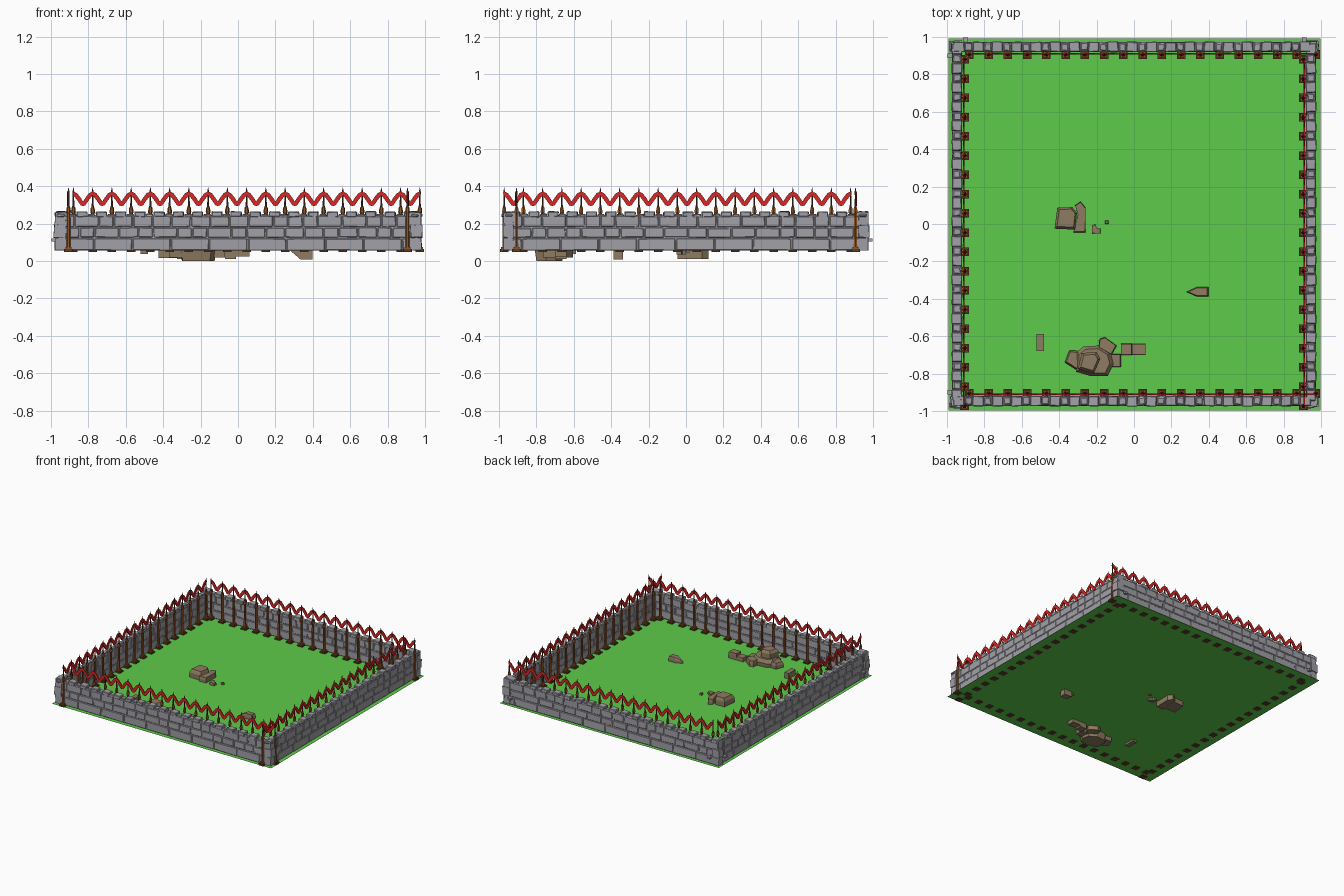
import bpy, bmesh, math, random
from mathutils import Vector

if "Cube" in bpy.data.objects:
    bpy.data.objects.remove(bpy.data.objects["Cube"])
random.seed(7)

def mat(name, c):
    m = bpy.data.materials.new(name)
    m.diffuse_color = (*c, 1)
    m.use_nodes = True
    m.node_tree.nodes["Principled BSDF"].inputs["Base Color"].default_value = m.diffuse_color
    return m

GREEN = mat("grass green", (0.11, 0.60, 0.07))
GREY = mat("stone grey", (0.36, 0.355, 0.39))
WOOD = mat("wood brown", (0.29, 0.09, 0.018))
DARK = mat("dark brown", (0.11, 0.045, 0.025))
RED = mat("cloth red", (0.68, 0.02, 0.018))
ROCK = mat("rock brown", (0.27, 0.20, 0.12))

SIDES = {"front": lambda t, d: (t, -d), "back": lambda t, d: (t, d),
         "left": lambda t, d: (-d, -t), "right": lambda t, d: (d, -t)}

def finish(name, bm, m):
    bmesh.ops.recalc_face_normals(bm, faces=bm.faces)
    me = bpy.data.meshes.new(name)
    bm.to_mesh(me)
    bm.free()
    me.materials.append(m)
    ob = bpy.data.objects.new(name, me)
    bpy.context.collection.objects.link(ob)
    return ob

def loft(bm, rings):
    """Closed solid through a list of equal-length point rings."""
    vs = [[bm.verts.new(p) for p in r] for r in rings]
    n = len(vs[0])
    for a, b in zip(vs, vs[1:]):
        for i in range(n):
            bm.faces.new((a[i], a[(i + 1) % n], b[(i + 1) % n], b[i]))
    bm.faces.new(vs[0][::-1])
    bm.faces.new(vs[-1])

def block(bm, place, t0, t1, d0, d1, z0, z1, j=0.0):
    """Box in side coordinates, with optional corner jitter."""
    def r():
        return random.uniform(-j, j)
    rings = []
    for z in (z0, z1):
        ring = []
        for t, d in ((t0, d0), (t1, d0), (t1, d1), (t0, d1)):
            x, y = place(t + r(), d + r())
            ring.append((x, y, z + r()))
        rings.append(ring)
    loft(bm, rings)

# Grass field
bm = bmesh.new()
bmesh.ops.create_grid(bm, x_segments=1, y_segments=1, size=0.995)
g = finish("grass_field", bm, GREEN)
g.location = (0.003, -0.003, 0.054)

POSTS = [-0.88 + 0.1029 * i for i in range(19)]
FENCE = 0.906
PROFILE = [(0.013, 0.06), (0.010, 0.10), (0.009, 0.25), (0.013, 0.262), (0.010, 0.285)]
SPIKE = [(0.008, 0.285), (0.005, 0.30), (0.004, 0.35), (0.006, 0.365), (0.001, 0.392)]
CLOTH = [(0, .372, .352), (.2, .362, .325), (.38, .338, .298), (.5, .318, .294),
         (.62, .338, .298), (.8, .362, .325), (1, .372, .352)]

for side, place in SIDES.items():
    # Stone wall: flat core with slightly uneven stones in three courses
    bm = bmesh.new()
    block(bm, place, -0.965, 0.965, 0.924, 0.968, 0.055, 0.243)
    for c, (z0, z1) in enumerate(((0.057, 0.121), (0.125, 0.178), (0.182, 0.241))):
        t = -0.975
        while t < 0.97:
            w = random.choice((0.08, 0.103, 0.13)) if c else 0.206
            e = min(t + w, 0.975)
            if 0.975 - e < 0.04:
                e = 0.975
            block(bm, place, t, e - 0.004, 0.920, 0.972, z0, z1, 0.002)
            t = e
    # Top stones: alternating wide capping blocks and low narrow ones
    for i in range(19):
        t = -0.965 + 0.1029 * i
        block(bm, place, t, t + 0.058, 0.920, 0.974, 0.235, 0.264, 0.003)
        block(bm, place, t + 0.062, t + 0.099, 0.926, 0.966, 0.235, 0.251, 0.003)
    wall = finish("stone_wall_" + side, bm, GREY)
    bev = wall.modifiers.new("worn edges", 'BEVEL')
    bev.width = 0.004
    bev.segments = 1

    # Fence posts, spikes and foot blocks
    wood, spike, foot = bmesh.new(), bmesh.new(), bmesh.new()
    for t in POSTS:
        x, y = place(t, FENCE)
        for b, prof in ((wood, PROFILE), (spike, SPIKE)):
            loft(b, [[(x + r * math.cos(a * math.tau / 6), y + r * math.sin(a * math.tau / 6), z)
                      for a in range(6)] for r, z in prof])
        block(foot, place, t - .023, t + .023, FENCE - .025, FENCE + .023, 0.049, 0.064)
        block(wood, place, t - .016, t + .016, FENCE - .016, FENCE + .016, 0.064, 0.074)
    finish("fence_posts_" + side, wood, WOOD)
    finish("post_spikes_" + side, spike, DARK)
    finish("post_feet_" + side, foot, DARK)

    # Red bunting sagging between neighbouring posts
    bm = bmesh.new()
    for a, b in zip(POSTS, POSTS[1:]):
        rings = []
        for f, top, bot in CLOTH:
            ring = []
            for d, z in ((-.004, bot), (.004, bot), (.004, top), (-.004, top)):
                x, y = place(a + (b - a) * f, FENCE + 0.004 + d)
                ring.append((x, y, z))
            rings.append(ring)
        loft(bm, rings)
    finish("bunting_" + side, bm, RED)

# Corner stones
bm = bmesh.new()
for sx in (-1, 1):
    for sy in (-1, 1):
        put = lambda t, d: (sx * t, sy * d)
        for k in range(3):
            z = 0.058 + 0.068 * k
            o = 0.006 if k == 1 else 0
            block(bm, put, 0.922, 0.978 + o, 0.922, 0.974 + o, z, z + 0.066, 0.003)
for x, y in ((-0.985, 0.9), (-0.985, -0.9), (-0.9, 0.985), (0.91, 0.985)):
    block(bm, lambda t, d: (x + t, y + d), -.013, .013, -.012, .012, 0.105, 0.12)
finish("corner_stones", bm, GREY)

def rock(name, pts, z0, z1, s=0.85, low=1.0):
    """Tapered faceted boulder on a polygon outline."""
    cx = sum(p[0] for p in pts) / len(pts)
    cy = sum(p[1] for p in pts) / len(pts)
    bm = bmesh.new()
    loft(bm, [[(cx + (x - cx) * k, cy + (y - cy) * k, z) for x, y in pts]
              for k, z in ((low, z0), (1, z0 + (z1 - z0) * 0.75), (s, z1))])
    return finish(name, bm, ROCK)

def rect(x0, x1, y0, y1):
    return [(x0, y0), (x1, y0), (x1, y1), (x0, y1)]

# Middle rock group
rock("slab_rock", [(-.425, -.025), (-.315, -.03), (-.305, .06), (-.33, .09), (-.41, .088)], 0.015, 0.12, 0.8)
rock("long_rock", [(-.325, -.045), (-.26, -.045), (-.258, .085), (-.285, .12), (-.315, .10), (-.30, .05)], 0.012, 0.095, 0.95)
rock("small_rock", [(-.225, -.05), (-.18, -.052), (-.18, -.025), (-.20, -.02), (-.205, -.003), (-.225, -.005)], 0.035, 0.075, 0.95)
rock("pebble", rect(-.155, -.137, 0, .018), 0.045, 0.07)
# Wedge rock with a raised tip
w = rock("wedge_rock", [(.28, -.363), (.335, -.387), (.398, -.387), (.398, -.338), (.335, -.338)], 0.008, 0.095, 0.85)
for v in w.data.vertices:
    if v.co.x < 0.31:
        v.co.z = max(v.co.z, 0.055)
        v.co.z = min(v.co.z, 0.075)
# Lone block
rock("lone_block", rect(-.522, -.482, -.678, -.588), 0.038, 0.10, 1.0)
# Large rock pile
rock("pile_base", [(-.31, -.79), (-.235, -.812), (-.14, -.812), (-.11, -.75), (-.125, -.69), (-.19, -.65), (-.27, -.655), (-.315, -.69)],
     0.0, 0.115, 0.8, 0.85)
rock("pile_top", [(-.30, -.775), (-.215, -.80), (-.18, -.72), (-.20, -.685), (-.28, -.69)], 0.09, 0.175, 0.75)
rock("pile_left", [(-.37, -.74), (-.30, -.785), (-.28, -.68), (-.345, -.675)], 0.02, 0.10, 0.8)
rock("pile_back", [(-.19, -.66), (-.12, -.70), (-.092, -.65), (-.155, -.605), (-.185, -.615)], 0.02, 0.10, 0.9)
rock("pile_front", rect(-.15, -.07, -.765, -.695), 0.02, 0.085, 0.9)
rock("pile_right_near", rect(-.07, -.012, -.70, -.64), 0.012, 0.085, 0.95)
rock("pile_right_far", rect(-.012, .062, -.70, -.64), 0.025, 0.105, 0.95)
